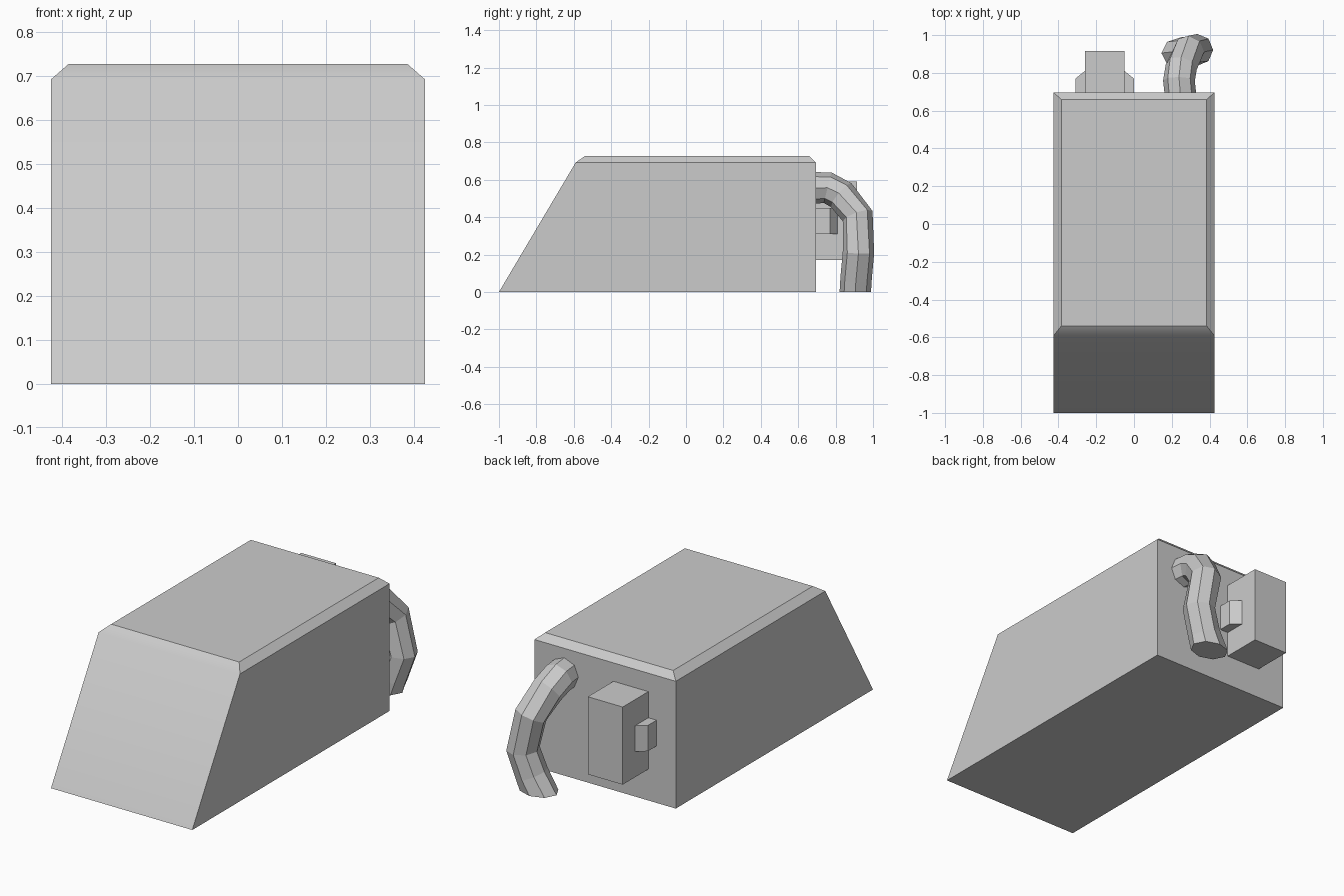
import bpy, bmesh, math
from mathutils import Vector

if "Cube" in bpy.data.objects:
    bpy.data.objects.remove(bpy.data.objects["Cube"])


def loft(name, rings):
    """Skin a list of equal-length point rings and cap both ends."""
    bm = bmesh.new()
    loops = [[bm.verts.new(p) for p in ring] for ring in rings]
    n = len(loops[0])
    for a, b in zip(loops, loops[1:]):
        for i in range(n):
            j = (i + 1) % n
            bm.faces.new((a[i], a[j], b[j], b[i]))
    bm.faces.new(loops[0][::-1])
    bm.faces.new(loops[-1])
    bmesh.ops.recalc_face_normals(bm, faces=bm.faces[:])
    mesh = bpy.data.meshes.new(name)
    bm.to_mesh(mesh)
    bm.free()
    obj = bpy.data.objects.new(name, mesh)
    bpy.context.collection.objects.link(obj)
    return obj


def rect(w, y0, y1, z):
    return [(-w, y0, z), (w, y0, z), (w, y1, z), (-w, y1, z)]


# Main body: sloped front, chamfered top rim
body = loft("body", [rect(0.425, -1.0, 0.695, 0.0),
                     rect(0.425, -0.59, 0.695, 0.692),
                     rect(0.385, -0.54, 0.66, 0.727)])
bpy.context.view_layer.objects.active = body
body.select_set(True)
bpy.ops.object.shade_smooth_by_angle(angle=math.radians(30))

# Rear box
BX = -0.155
box = [(BX + x, y) for x, y in ((-0.105, 0.695), (0.105, 0.695), (0.105, 0.915), (-0.105, 0.915))]
loft("rear_box", [[(x, y, z) for x, y in box] for z in (0.17, 0.592)])

# Lugs on both sides of the rear box, mirrored
for label, s in (("left", -1), ("right", 1)):
    lug = [(BX + s * x, y) for x, y in ((0.105, 0.695), (0.155, 0.695), (0.155, 0.77), (0.105, 0.81))]
    loft("box_lug_" + label, [[(x, y, z) for x, y in lug] for z in (0.31, 0.45)])

# Bent eight-sided hose
path = [Vector(p) for p in ((0.245, 0.695, 0.557), (0.238, 0.758, 0.557), (0.25, 0.83, 0.518),
                            (0.29, 0.918, 0.405), (0.335, 0.922, 0.21), (0.29, 0.91, 0.08),
                            (0.25, 0.905, 0.0))]
SIDES, R = 8, 0.084
rings = []
for i, p in enumerate(path):
    if i == 0:
        t = Vector((0, 1, 0))
    elif i == len(path) - 1:
        t = Vector((0, 0, -1))
    else:
        t = ((p - path[i - 1]).normalized() + (path[i + 1] - p).normalized()).normalized()
    side = (Vector((1, 0, 0)) - t * t.x).normalized()
    up = side.cross(t)
    stretch = 1.25 if i == len(path) - 1 else 1.0
    rings.append([p + side * (R * stretch * math.cos(a)) + up * (R * math.sin(a))
                  for a in (2 * math.pi * k / SIDES for k in range(SIDES))])
loft("rear_hose", rings)
